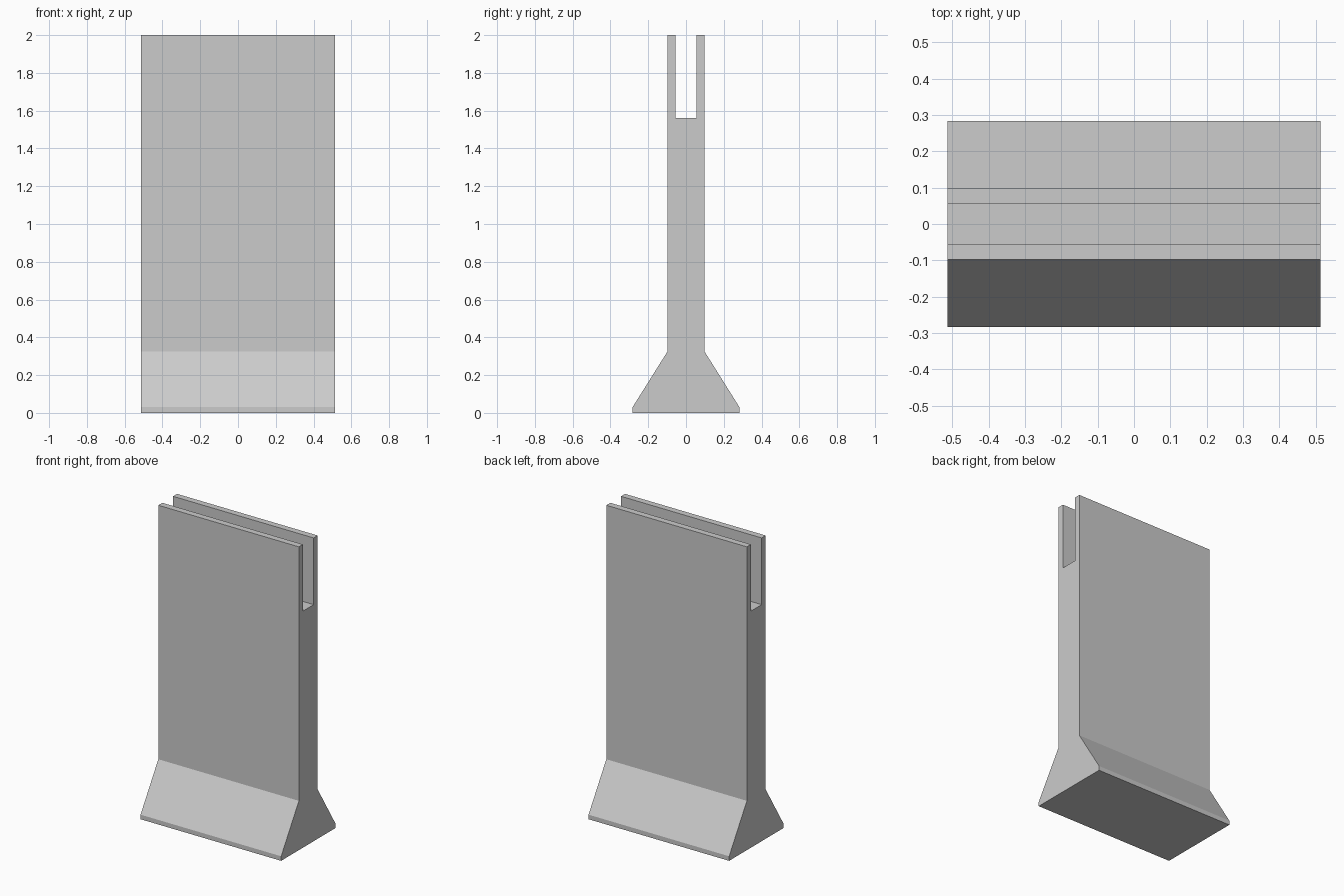
import bpy
import bmesh

cube = bpy.data.objects.get("Cube")
if cube:
    bpy.data.objects.remove(cube, do_unlink=True)

# Plain concrete grey
concrete = bpy.data.materials.new("concrete_grey")
concrete.use_nodes = True
grey = (0.6, 0.6, 0.6, 1.0)
concrete.diffuse_color = grey
concrete.node_tree.nodes["Principled BSDF"].inputs["Base Color"].default_value = grey

WIDTH = 1.026

# Half cross-section (y, z): foot, sloped skirt, wall, slotted top
half = [(0.283, 0.0), (0.283, 0.03), (0.098, 0.325),
        (0.098, 2.0), (0.056, 2.0), (0.056, 1.56)]
profile = half + [(-y, z) for y, z in reversed(half)]

# Extrude the profile along the width
bm = bmesh.new()
face = bm.faces.new([bm.verts.new((-WIDTH / 2, y, z)) for y, z in profile])
extruded = bmesh.ops.extrude_face_region(bm, geom=[face])
moved = [v for v in extruded["geom"] if isinstance(v, bmesh.types.BMVert)]
bmesh.ops.translate(bm, verts=moved, vec=(WIDTH, 0, 0))
bmesh.ops.recalc_face_normals(bm, faces=bm.faces)

mesh = bpy.data.meshes.new("barrier_wall")
bm.to_mesh(mesh)
bm.free()
mesh.materials.append(concrete)
wall = bpy.data.objects.new("barrier_wall", mesh)
bpy.context.collection.objects.link(wall)
